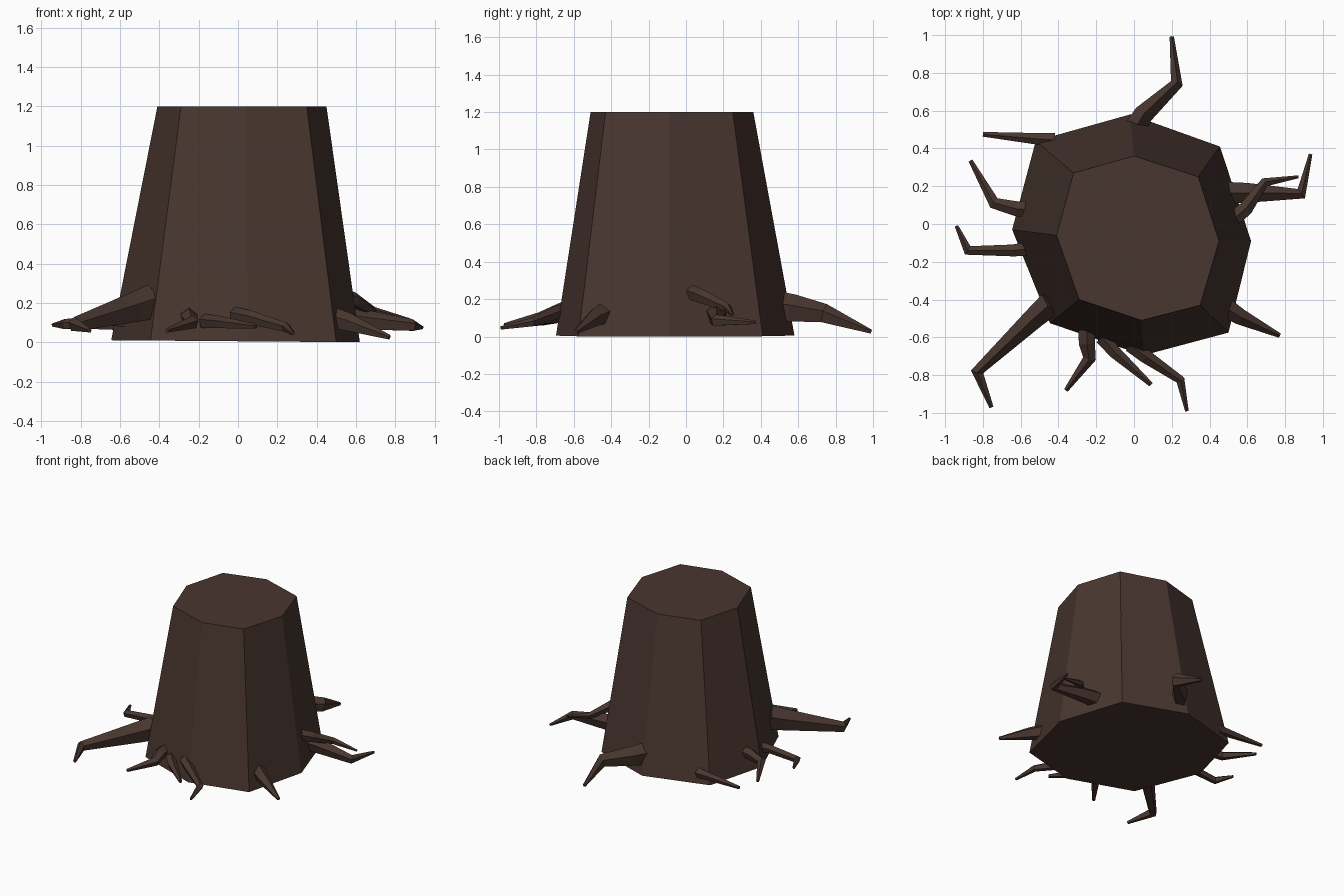
import bpy, bmesh, math
from mathutils import Vector

bark = bpy.data.materials.new("dark_bark")
bark.diffuse_color = (0.066, 0.037, 0.029, 1)


def finish(name, bm):
    bmesh.ops.recalc_face_normals(bm, faces=bm.faces[:])
    mesh = bpy.data.meshes.new(name)
    bm.to_mesh(mesh)
    bm.free()
    mesh.materials.append(bark)
    ob = bpy.data.objects.new(name, mesh)
    bpy.context.collection.objects.link(ob)
    return ob


def loft(name, rings):
    """Skin a list of equal-sized rings and cap both ends."""
    bm = bmesh.new()
    loops = [[bm.verts.new(p) for p in ring] for ring in rings]
    n = len(loops[0])
    for a, b in zip(loops, loops[1:]):
        for i in range(n):
            j = (i + 1) % n
            bm.faces.new((a[i], a[j], b[j], b[i]))
    bm.faces.new(loops[0][::-1])
    bm.faces.new(loops[-1])
    return finish(name, bm)


def root(name, points, radii, sides=5):
    """Tapered, bent, low-poly root; the rings are mitred at the bends."""
    pts = [Vector(p) for p in points]
    rings = []
    for i, p in enumerate(pts):
        t = Vector((0, 0, 0))
        if i > 0:
            t += (p - pts[i - 1]).normalized()
        if i < len(pts) - 1:
            t += (pts[i + 1] - p).normalized()
        t.normalize()
        side = t.cross(Vector((0, 0, 1))).normalized()
        up = side.cross(t)
        w, h = radii[i] if isinstance(radii[i], tuple) else (radii[i], radii[i])
        rings.append([p + side * w * math.cos(a) + up * h * math.sin(a)
                      for a in (math.pi / 2 + 2 * math.pi * k / sides for k in range(sides))])
    return loft(name, rings)


# Trunk: irregular tapered octagon
bottom = [(-0.02, 0.58), (0.455, 0.41), (0.62, -0.09), (0.5, -0.575),
          (0.05, -0.695), (-0.445, -0.525), (-0.645, -0.03), (-0.52, 0.44)]
top = [(0.0, 0.36), (0.34, 0.25), (0.45, -0.09), (0.35, -0.43),
       (0.04, -0.51), (-0.29, -0.40), (-0.41, -0.06), (-0.32, 0.27)]
loft("trunk", [[(x, y, 0.005 - 0.008 * x) for x, y in bottom],
               [(x, y, 1.2) for x, y in top]])

# Back root
root("root_back", [(-0.0, 0.50, 0.15), (0.05, 0.58, 0.145), (0.225, 0.74, 0.12), (0.2, 0.99, 0.025)],
     [(0.06, 0.09), (0.055, 0.08), (0.035, 0.055), 0.012])

# Left side roots
root("root_left_back", [(-0.42, 0.445, 0.085), (-0.5, 0.45, 0.085), (-0.8, 0.475, 0.08)],
     [0.04, 0.033, 0.013])
root("root_left_middle", [(-0.54, 0.075, 0.15), (-0.62, 0.08, 0.15), (-0.74, 0.11, 0.13), (-0.865, 0.335, 0.095)],
     [0.045, 0.042, 0.033, 0.012])
root("root_left_front", [(-0.55, -0.13, 0.11), (-0.64, -0.14, 0.11), (-0.88, -0.14, 0.09), (-0.94, -0.01, 0.088)],
     [0.04, 0.033, 0.028, 0.01])

# Large root at the front left corner
root("root_front_left", [(-0.44, -0.42, 0.2), (-0.52, -0.49, 0.175), (-0.83, -0.78, 0.09), (-0.755, -0.97, 0.06)],
     [(0.07, 0.095), (0.06, 0.085), (0.035, 0.04), 0.012])

# Front roots
root("root_front_a", [(-0.25, -0.56, 0.13), (-0.25, -0.63, 0.125), (-0.235, -0.71, 0.1), (-0.36, -0.88, 0.06)],
     [0.045, 0.045, 0.036, 0.012])
root("root_front_b", [(-0.17, -0.6, 0.105), (-0.1, -0.68, 0.1), (0.09, -0.85, 0.08)],
     [0.04, 0.035, 0.013])
root("root_front_c", [(-0.02, -0.64, 0.14), (0.06, -0.7, 0.125), (0.245, -0.825, 0.075), (0.28, -0.99, 0.045)],
     [0.04, 0.038, 0.025, 0.01])

# Right side roots
root("root_right_front", [(0.48, -0.44, 0.12), (0.56, -0.49, 0.1), (0.77, -0.59, 0.025)],
     [(0.055, 0.06), (0.045, 0.05), 0.013])
root("root_right_large", [(0.5, 0.165, 0.12), (0.6, 0.165, 0.115), (0.885, 0.16, 0.085), (0.935, 0.37, 0.075)],
     [(0.06, 0.065), (0.055, 0.06), 0.033, 0.01])
root("root_right_thin", [(0.53, 0.03, 0.235), (0.59, 0.08, 0.215), (0.69, 0.22, 0.155), (0.87, 0.25, 0.115)],
     [0.042, 0.04, 0.025, 0.008])
